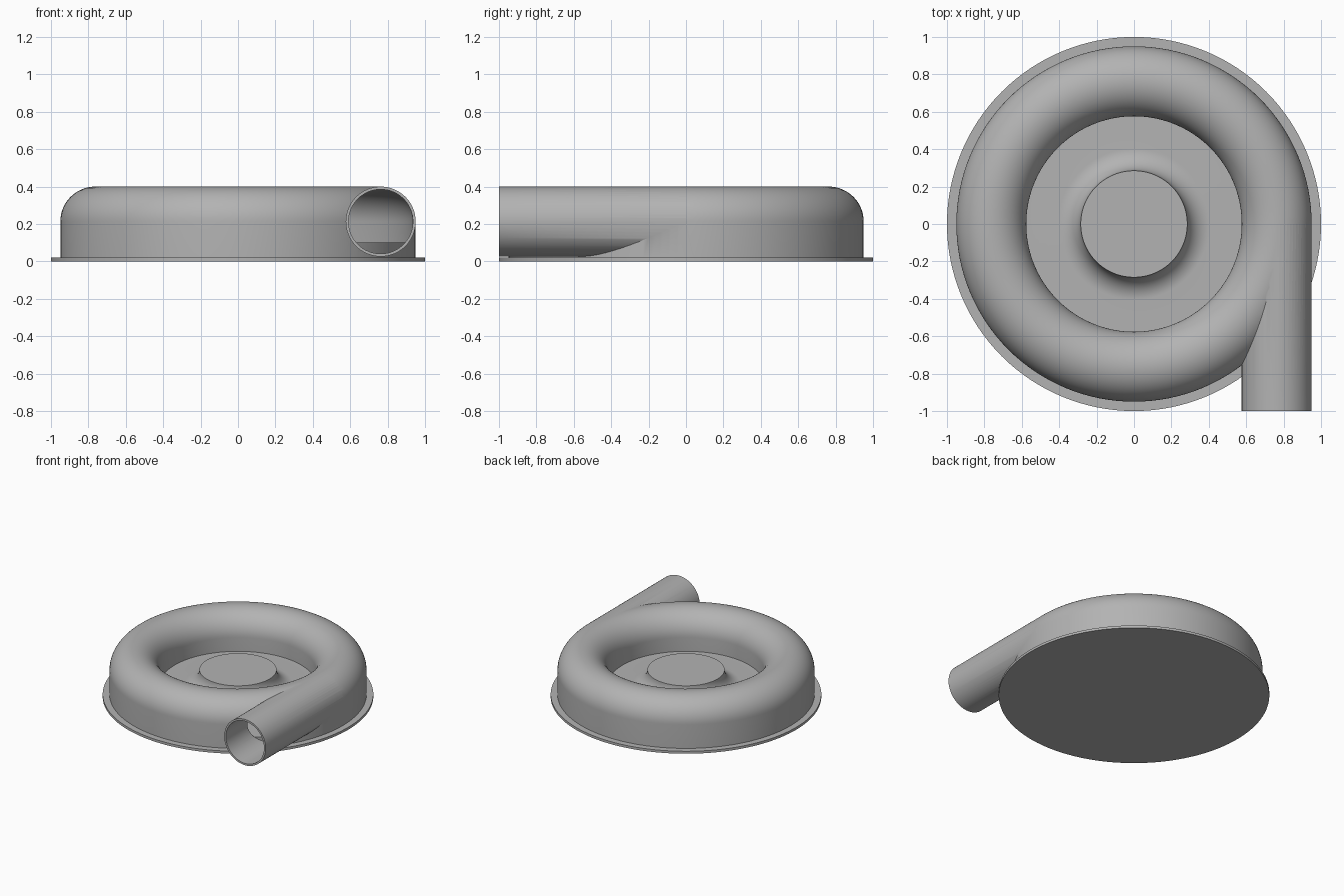
import bpy, bmesh, math
from mathutils import Matrix

cube = bpy.data.objects.get("Cube")
if cube:
    bpy.data.objects.remove(cube)

GREY = 0.45
metal = bpy.data.materials.new("plain grey metal")
metal.use_nodes = True
metal.diffuse_color = (GREY, GREY, GREY, 1)
metal.node_tree.nodes["Principled BSDF"].inputs["Base Color"].default_value = (GREY, GREY, GREY, 1)

RING = 0.763      # radius of the channel centre line
TUBE = 0.187      # outer radius of the tube
BORE = 0.172      # inner radius of the tube
AXIS_Z = 0.213    # height of the tube centre
FLOOR = 0.1       # top of the floor disc
HUB_R, HUB_TOP, FILLET = 0.285, 0.22, 0.12


def finish(name, bm):
    bmesh.ops.recalc_face_normals(bm, faces=bm.faces)
    mesh = bpy.data.meshes.new(name)
    bm.to_mesh(mesh)
    bm.free()
    mesh.materials.append(metal)
    obj = bpy.data.objects.new(name, mesh)
    bpy.context.collection.objects.link(obj)
    return obj


def lathe(name, profile, closed=False, steps=128):
    """Turn a profile of (radius, height) points about the z axis."""
    bm = bmesh.new()
    verts = [bm.verts.new((r, 0, z)) for r, z in profile]
    pairs = list(zip(verts, verts[1:]))
    if closed:
        pairs.append((verts[-1], verts[0]))
    edges = [bm.edges.new(p) for p in pairs]
    bmesh.ops.spin(bm, geom=verts + edges, cent=(0, 0, 0), axis=(0, 0, 1),
                   angle=math.tau, steps=steps, use_merge=True)
    bmesh.ops.remove_doubles(bm, verts=bm.verts, dist=1e-5)
    return finish(name, bm)


def pipe(name, radius, y0, y1):
    """Solid cylinder along y on the tube axis."""
    bm = bmesh.new()
    place = Matrix.Translation((RING, (y0 + y1) / 2, AXIS_Z)) @ Matrix.Rotation(math.pi / 2, 4, 'X')
    bmesh.ops.create_cone(bm, cap_ends=True, segments=64, radius1=radius,
                          radius2=radius, depth=y1 - y0, matrix=place)
    return finish(name, bm)


def arch(radius, bottom_out, bottom_in, n=32):
    """Rounded arch section, from the outer foot to the inner foot."""
    pts = [(RING + radius, bottom_out)]
    for i in range(n + 1):
        a = math.pi * i / n
        pts.append((RING + radius * math.cos(a), AXIS_Z + radius * math.sin(a)))
    return pts + [(RING - radius, bottom_in)]


def boolean(obj, cutter, operation):
    mod = obj.modifiers.new(operation.lower(), 'BOOLEAN')
    mod.operation, mod.solver, mod.object = operation, 'EXACT', cutter
    bpy.context.view_layer.objects.active = obj
    bpy.ops.object.modifier_apply(modifier=mod.name)
    bpy.data.objects.remove(cutter)


def smooth(obj):
    bpy.ops.object.select_all(action='DESELECT')
    obj.select_set(True)
    bpy.context.view_layer.objects.active = obj
    bpy.ops.object.shade_smooth_by_angle(angle=math.radians(30))


# Base plate
plate = lathe("base_plate", [(0, 0), (1, 0), (1, 0.02), (0, 0.02)])

# Casing: arched ring, floor and filleted hub
fillet = []
for i in range(17):
    a = math.pi / 2 * i / 16
    fillet.append((HUB_R + FILLET * (1 - math.sin(a)), FLOOR + FILLET * (1 - math.cos(a))))
casing = lathe("volute_casing", [(0, 0.01)] + arch(TUBE, 0.01, FLOOR) + fillet + [(0, HUB_TOP)])

# Outlet pipe, tangent to the ring
boolean(casing, pipe("outlet_pipe", TUBE, -1, 0), 'UNION')

# Hollow channel and pipe bore, which stops at the raised floor
bore = pipe("bore", BORE, -1.1, -0.05)
boolean(bore, lathe("floor_disc", [(0, -0.1), (RING + BORE, -0.1), (RING + BORE, FLOOR), (0, FLOOR)]),
        'DIFFERENCE')
boolean(casing, lathe("channel", arch(BORE, FLOOR, FLOOR), closed=True), 'DIFFERENCE')
boolean(casing, bore, 'DIFFERENCE')

for part in (plate, casing):
    smooth(part)
